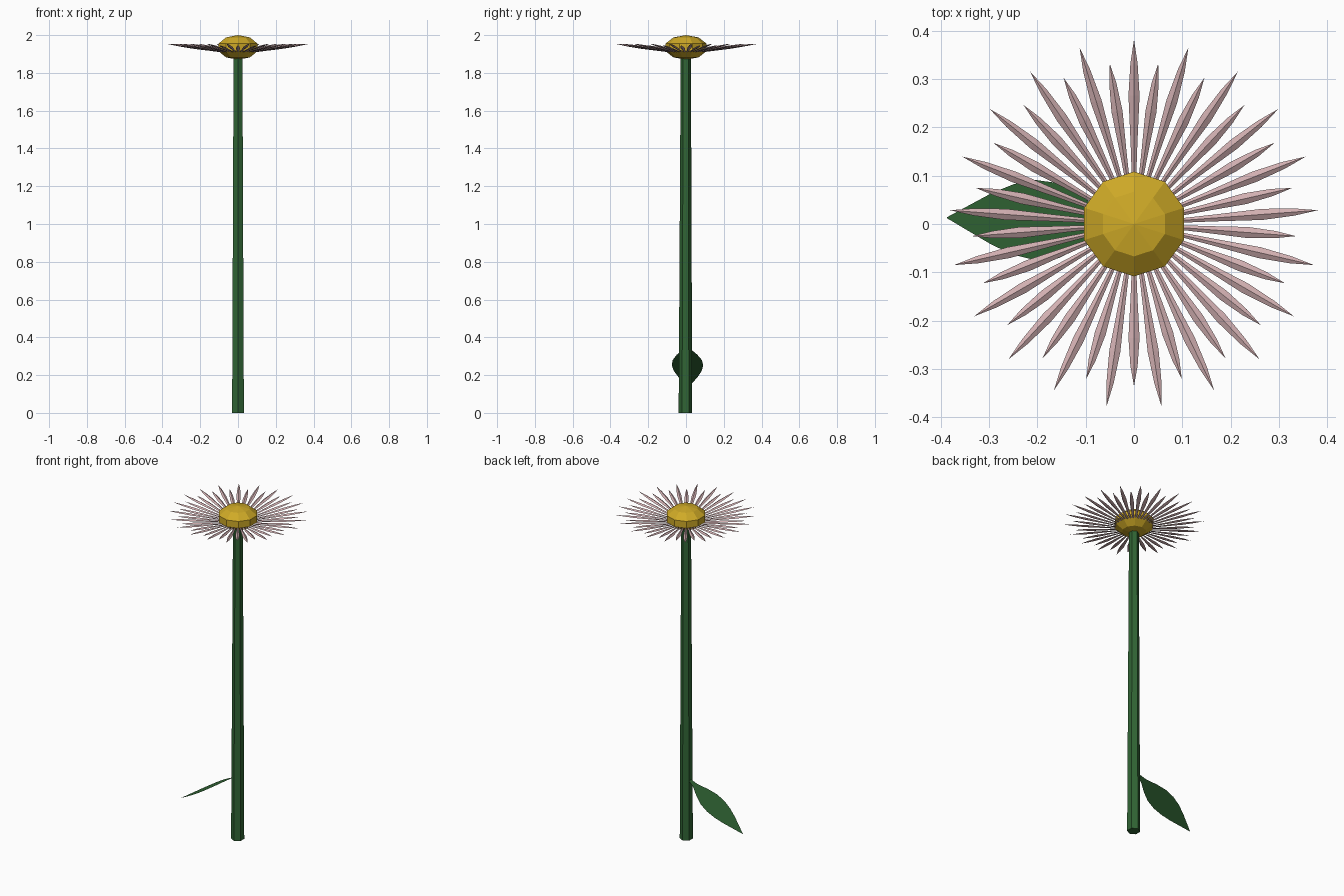
import bpy, math
from mathutils import Vector, Matrix

cube = bpy.data.objects.get("Cube")
if cube:
    bpy.data.objects.remove(cube)


def material(name, rgb):
    m = bpy.data.materials.new(name)
    m.use_nodes = True
    m.diffuse_color = (*rgb, 1)
    m.node_tree.nodes["Principled BSDF"].inputs["Base Color"].default_value = (*rgb, 1)
    return m


GREEN = material("leaf green", (0.03, 0.13, 0.035))
YELLOW = material("pollen yellow", (0.62, 0.40, 0.02))
PINK = material("dusty pink", (0.64, 0.43, 0.44))


def build(name, verts, faces, mat):
    mesh = bpy.data.meshes.new(name)
    mesh.from_pydata(verts, [], faces)
    mesh.materials.append(mat)
    obj = bpy.data.objects.new(name, mesh)
    bpy.context.collection.objects.link(obj)


def lathe(name, rings, bottom, top, sides, mat):
    """Stack of regular polygons (radius, z, y offset), closed by a fan at each end."""
    verts, faces = [], []
    for r, z, dy in rings:
        for i in range(sides):
            a = math.pi / 2 + math.tau * i / sides
            verts.append((r * math.cos(a), r * math.sin(a) + dy, z))
    low = len(verts)
    verts += [(0, rings[0][2], bottom), (0, rings[-1][2], top)]
    last = (len(rings) - 1) * sides
    for i in range(sides):
        j = (i + 1) % sides
        for a in range(0, last, sides):
            b = a + sides
            faces.append((a + i, a + j, b + j, b + i))
        faces.append((j, i, low))
        faces.append((last + i, last + j, low + 1))
    build(name, verts, faces, mat)


# Six-sided tapering stem
lathe("stem", [(0.036, 0, -0.003), (0.027, 1.89, -0.001)], 0, 1.89, 6, GREEN)

# Faceted flower centre: a squashed low-poly ball
R, H, MID = 0.114, 0.065, 1.935
angles = [math.pi * k / 5 for k in (4, 3, 2, 1)]
ball = [(R * math.sin(t), MID + H * math.cos(t), 0) for t in angles]
lathe("flower_centre", ball, MID - H, MID + H, 10, YELLOW)


# Petals: slim pointed blades with a raised ridge and a shallow keel
def petal_ring(name, count, length, z0, z1, phase):
    verts, faces = [], []
    profile = [(0.0, 0.003), (0.35, 0.007), (0.65, 0.0115), (0.85, 0.0075)]
    root = 0.05
    for n in range(count):
        turn = Matrix.Rotation(math.pi / 2 + math.tau * (n + phase) / count, 3, "Z")
        base = len(verts)
        for t, w in profile:
            x, z = root + (length - root) * t, z0 + (z1 - z0) * t
            for y, dz in ((-w, 0), (0, w * 0.6), (w, 0), (0, -w * 0.3)):
                verts.append(turn @ Vector((x, y, z + dz)))
        verts.append(turn @ Vector((length, 0, z1)))
        tip = base + 4 * len(profile)
        for i in range(4):
            j = (i + 1) % 4
            for k in range(len(profile) - 1):
                a, b = base + 4 * k, base + 4 * k + 4
                faces.append((a + j, a + i, b + i, b + j))
            faces.append((tip - 4 + j, tip - 4 + i, tip))
        faces.append((base, base + 1, base + 2, base + 3))
    build(name, verts, faces, PINK)


petal_ring("outer_petals", 21, 0.382, 1.905, 1.954, 0)
petal_ring("inner_petals", 21, 0.336, 1.905, 1.945, 0.5)

# Drooping leaf: flat outline swept from the stem to its tip
start, end = Vector((-0.02, 0.003, 0.365)), Vector((-0.387, 0.013, 0.135))
widths = [0.008, 0.022, 0.055, 0.078, 0.083, 0.073, 0.053, 0.027, 0.001]
verts, faces = [], []
for i, w in enumerate(widths):
    c = start.lerp(end, i / (len(widths) - 1))
    verts += [c + Vector((0, -w, 0)), c, c + Vector((0, w, 0))]
for i in range(len(widths) - 1):
    for a in (3 * i, 3 * i + 1):
        faces.append((a, a + 1, a + 4, a + 3))
build("leaf", verts, faces, GREEN)
